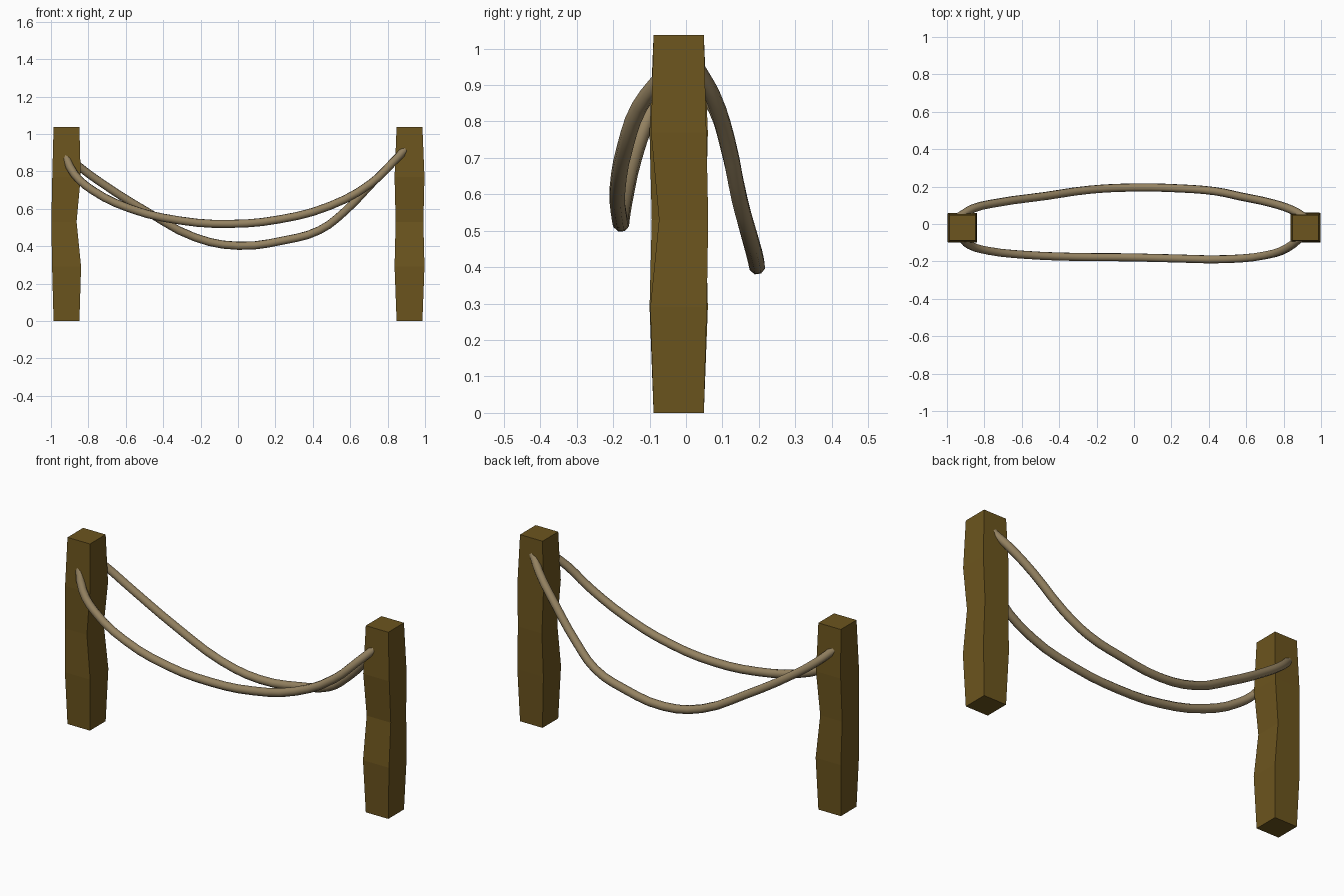
import bpy, bmesh, math

if "Cube" in bpy.data.objects:
    bpy.data.objects.remove(bpy.data.objects["Cube"])


def material(name, rgb):
    m = bpy.data.materials.new(name)
    m.diffuse_color = (*rgb, 1)
    m.use_nodes = True
    m.node_tree.nodes["Principled BSDF"].inputs["Base Color"].default_value = m.diffuse_color
    return m


wood = material("wood", (0.15, 0.09, 0.013))
hemp = material("hemp", (0.30, 0.225, 0.12))

# Post rings: height, left half, right half, depth half (one side is notched)
RINGS = [
    (0.0, 0.069, 0.069, 0.069),
    (0.29, 0.077, 0.078, 0.080),
    (0.53, 0.081, 0.054, 0.074),
    (0.77, 0.076, 0.076, 0.080),
    (1.037, 0.069, 0.069, 0.069),
]


def post(name, x, turn):
    bm = bmesh.new()
    loops = []
    for z, left, right, d in RINGS:
        loops.append([bm.verts.new(p) for p in
                      ((-left, -d, z), (right, -d, z), (right, d, z), (-left, d, z))])
    for a, b in zip(loops, loops[1:]):
        for i in range(4):
            j = (i + 1) % 4
            bm.faces.new((a[i], a[j], b[j], b[i]))
    bm.faces.new(loops[0][::-1])
    bm.faces.new(loops[-1])
    me = bpy.data.meshes.new(name)
    bm.to_mesh(me)
    bm.free()
    me.materials.append(wood)
    ob = bpy.data.objects.new(name, me)
    ob.location = (x, -0.02, 0)
    ob.rotation_euler.z = turn
    bpy.context.collection.objects.link(ob)


def rope(name, points):
    cu = bpy.data.curves.new(name, 'CURVE')
    cu.dimensions = '3D'
    cu.bevel_depth = 0.0225
    cu.bevel_resolution = 2
    cu.use_fill_caps = True
    cu.resolution_u = 3
    sp = cu.splines.new('BEZIER')
    sp.bezier_points.add(len(points) - 1)
    for bp, co in zip(sp.bezier_points, points):
        bp.co = co
        bp.handle_left_type = bp.handle_right_type = 'AUTO'
    cu.materials.append(hemp)
    ob = bpy.data.objects.new(name, cu)
    bpy.context.collection.objects.link(ob)
    bpy.ops.object.select_all(action='DESELECT')
    ob.select_set(True)
    bpy.context.view_layer.objects.active = ob
    bpy.ops.object.convert(target='MESH')
    bpy.ops.object.shade_smooth_by_angle(angle=math.radians(60))


# Posts: the right one is the same post turned a quarter
post("left_post", -0.917, 0)
post("right_post", 0.917, -math.pi / 2)

# Sagging ropes, ends sunk into the posts
rope("front_rope", [
    (-0.93, -0.065, 0.90), (-0.875, -0.115, 0.785), (-0.78, -0.143, 0.70),
    (-0.58, -0.165, 0.602), (-0.31, -0.176, 0.537), (-0.045, -0.178, 0.519),
    (0.22, -0.184, 0.543), (0.49, -0.188, 0.615), (0.71, -0.166, 0.735),
    (0.82, -0.128, 0.84), (0.91, -0.055, 0.935)])
rope("back_rope", [
    (-0.94, 0.035, 0.91), (-0.86, 0.083, 0.835), (-0.74, 0.112, 0.745),
    (-0.47, 0.15, 0.575), (-0.23, 0.184, 0.447), (0.0, 0.195, 0.402),
    (0.25, 0.19, 0.432), (0.435, 0.175, 0.485), (0.57, 0.147, 0.585),
    (0.73, 0.113, 0.75), (0.85, 0.073, 0.87), (0.92, 0.03, 0.945)])
